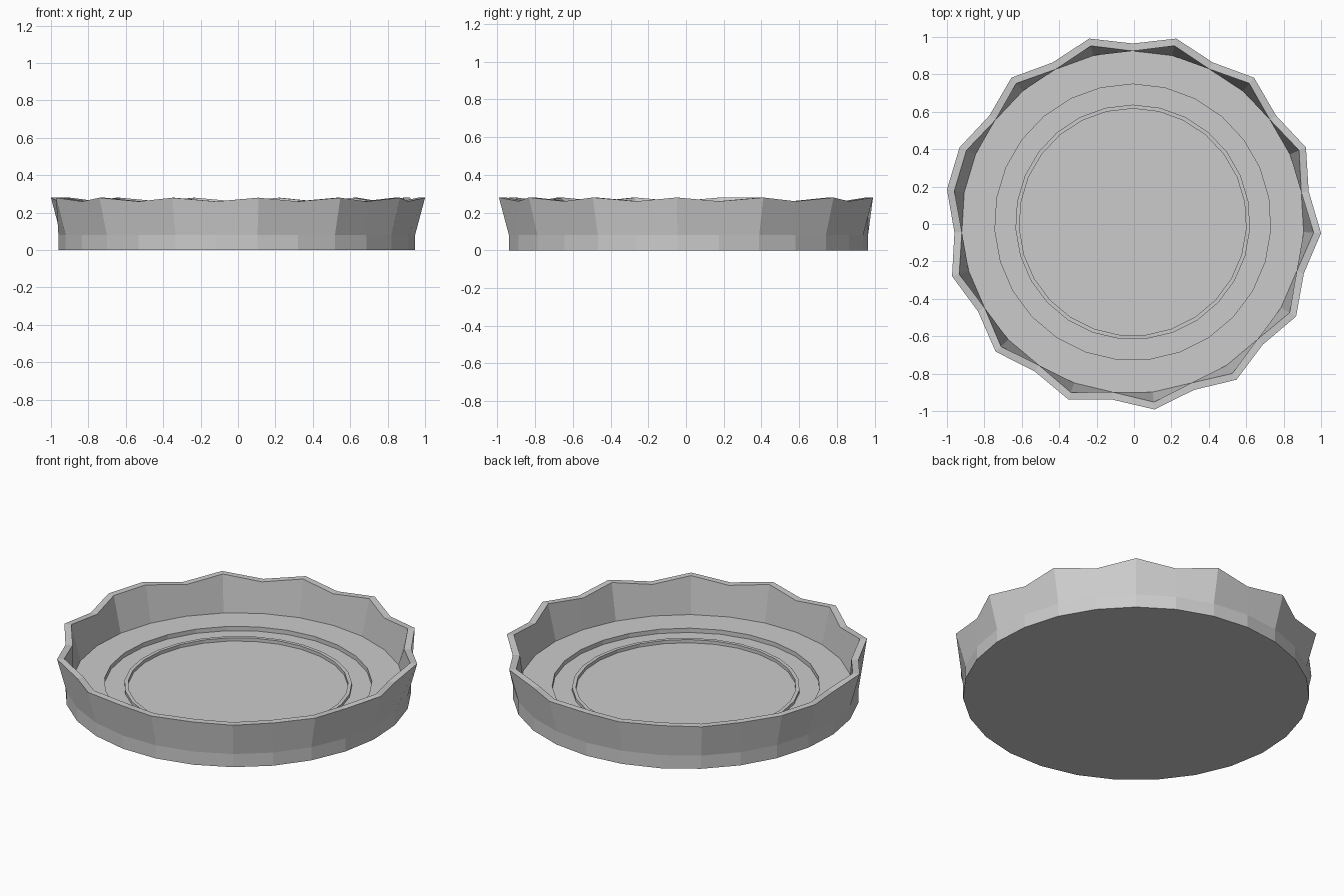
import bpy, bmesh
from math import cos, sin, radians

if "Cube" in bpy.data.objects:
    bpy.data.objects.remove(bpy.data.objects["Cube"])

SIDES = 27
CX, CY = -0.0067, 0.010      # odd-sided dish: offset that centres its bounds

# Every second corner flares out; the odd count leaves one adjacent pair
PEAKS = {1, 3, 5} | set(range(6, SIDES, 2))

# Profile from underside to inner floor: radius, height, peak flare, peak lift
PROFILE = [
    (0.955, 0.000, 0.0, 0.0),       # foot
    (0.955, 0.080, 0.0, 0.0),       # top of straight base
    (0.955, 0.260, 0.0535, 0.02),   # outer scalloped rim
    (0.915, 0.260, 0.0535, 0.02),   # inner scalloped rim
    (0.915, 0.068, 0.0, 0.0),       # floor edge
    (0.738, 0.068, 0.0, 0.0),       # step down
    (0.738, 0.042, 0.0, 0.0),
    (0.628, 0.042, 0.0, 0.0),       # raised ridge
    (0.628, 0.060, 0.0, 0.0),
    (0.607, 0.060, 0.0, 0.0),
    (0.607, 0.040, 0.0, 0.0),       # centre well
]


def ring(bm, r, z, flare, lift):
    verts = []
    for k in range(SIDES):
        a = radians(90 + k * 360 / SIDES)
        p = k in PEAKS
        rr = r + flare * p
        verts.append(bm.verts.new((CX + rr * cos(a), CY + rr * sin(a), z + lift * p)))
    return verts


# Dish body
bm = bmesh.new()
rings = [ring(bm, *row) for row in PROFILE]
for lo, hi in zip(rings, rings[1:]):
    for k in range(SIDES):
        n = (k + 1) % SIDES
        bm.faces.new((lo[k], lo[n], hi[n], hi[k]))

# Underside and centre well floor
bm.faces.new(rings[0][::-1])
bm.faces.new(rings[-1])
bmesh.ops.recalc_face_normals(bm, faces=bm.faces)

mesh = bpy.data.meshes.new("scalloped_dish")
bm.to_mesh(mesh)
bm.free()
dish = bpy.data.objects.new("scalloped_dish", mesh)
bpy.context.collection.objects.link(dish)
